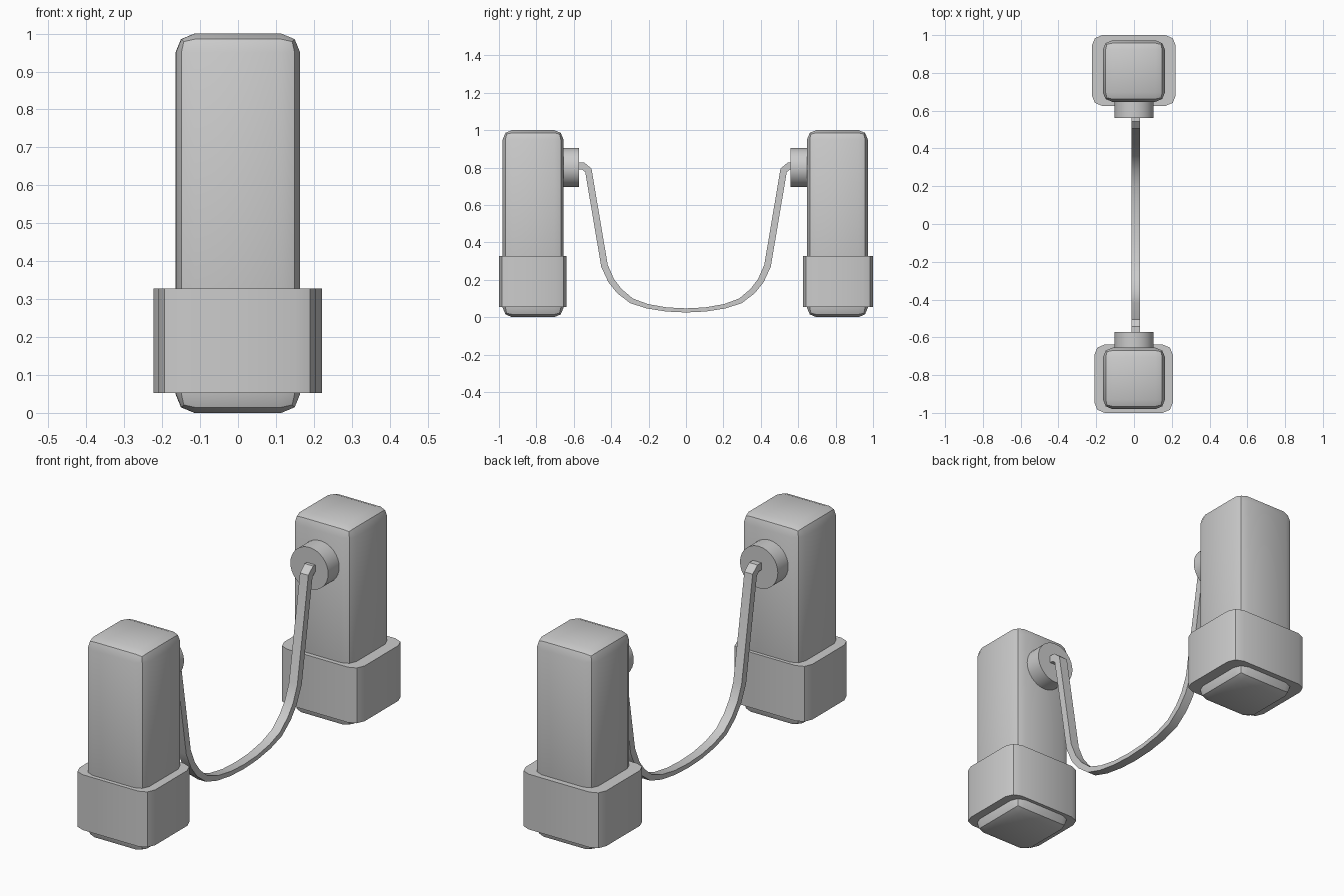
import bpy, bmesh, math
from mathutils import Vector

if "Cube" in bpy.data.objects:
    bpy.data.objects.remove(bpy.data.objects["Cube"])


def finish(bm, name, angle=35):
    bmesh.ops.recalc_face_normals(bm, faces=bm.faces)
    mesh = bpy.data.meshes.new(name)
    bm.to_mesh(mesh)
    bm.free()
    ob = bpy.data.objects.new(name, mesh)
    bpy.context.collection.objects.link(ob)
    bpy.ops.object.select_all(action='DESELECT')
    ob.select_set(True)
    bpy.context.view_layer.objects.active = ob
    bpy.ops.object.shade_smooth_by_angle(angle=math.radians(angle))
    return ob


def rounded_box(name, x, y, z, bevel, upright_only=False):
    """Box from (min, max) ranges with two-segment rounded edges."""
    bm = bmesh.new()
    bmesh.ops.create_cube(bm, size=1)
    for v in bm.verts:
        v.co = Vector([(r[0] + r[1]) / 2 + c * (r[1] - r[0])
                       for r, c in zip((x, y, z), v.co)])
    edges = [e for e in bm.edges if not upright_only
             or abs(e.verts[0].co.z - e.verts[1].co.z) > 0.01]
    bmesh.ops.bevel(bm, geom=edges, offset=bevel, offset_type='OFFSET',
                    segments=2, profile=0.5, affect='EDGES')
    return finish(bm, name)


def knob(name, y0, y1):
    bm = bmesh.new()
    bmesh.ops.create_cone(bm, cap_ends=True, segments=32, radius1=0.104,
                          radius2=0.104, depth=abs(y1 - y0))
    for v in bm.verts:
        a, b, c = v.co
        v.co = (a, (y0 + y1) / 2 + c, 0.80 + b)
    return finish(bm, name)


# Posts with rounded edges
rounded_box("front_post", (-0.164, 0.164), (-0.98, -0.655), (0, 1), 0.05)
rounded_box("back_post", (-0.165, 0.164), (0.647, 0.972), (0, 1), 0.05)

# Wide collars round the post feet
rounded_box("front_collar", (-0.21, 0.206), (-1.0, -0.638), (0.053, 0.328), 0.055, True)
rounded_box("back_collar", (-0.223, 0.221), (0.625, 1.0), (0.053, 0.328), 0.055, True)

# Round cord mounts on the facing sides
knob("front_mount", -0.67, -0.573)
knob("back_mount", 0.56, 0.67)

# Hanging cord: (y, z, half thickness), mirrored about the lowest point
half = [(-0.59, 0.808, 0.018), (-0.55, 0.808, 0.018), (-0.522, 0.785, 0.018),
        (-0.436, 0.275, 0.018), (-0.40, 0.195, 0.017), (-0.356, 0.139, 0.016),
        (-0.291, 0.087, 0.014), (-0.206, 0.058, 0.012), (-0.104, 0.041, 0.011)]
path = half + [(0, 0.036, 0.011)] + [(-y, z, t) for y, z, t in reversed(half)]
pts = [Vector((0.01, y, z)) for y, z, t in path]
bm = bmesh.new()
rings = []
for i, p in enumerate(pts):
    before = (p - pts[i - 1]).normalized() if i else None
    after = (pts[i + 1] - p).normalized() if i < len(pts) - 1 else None
    d = ((before or after) + (after or before)).normalized()
    miter = 1 / max(0.7, d.dot(before or after))
    n = Vector((0, -d.z, d.y)) * path[i][2] * miter
    s = Vector((0.023, 0, 0))
    rings.append([bm.verts.new(p + o) for o in (n + s, n - s, -n - s, s - n)])
for a, b in zip(rings, rings[1:]):
    for k in range(4):
        bm.faces.new((a[k], a[(k + 1) % 4], b[(k + 1) % 4], b[k]))
bm.faces.new(rings[0])
bm.faces.new(rings[-1])
finish(bm, "hanging_cord", 30)
